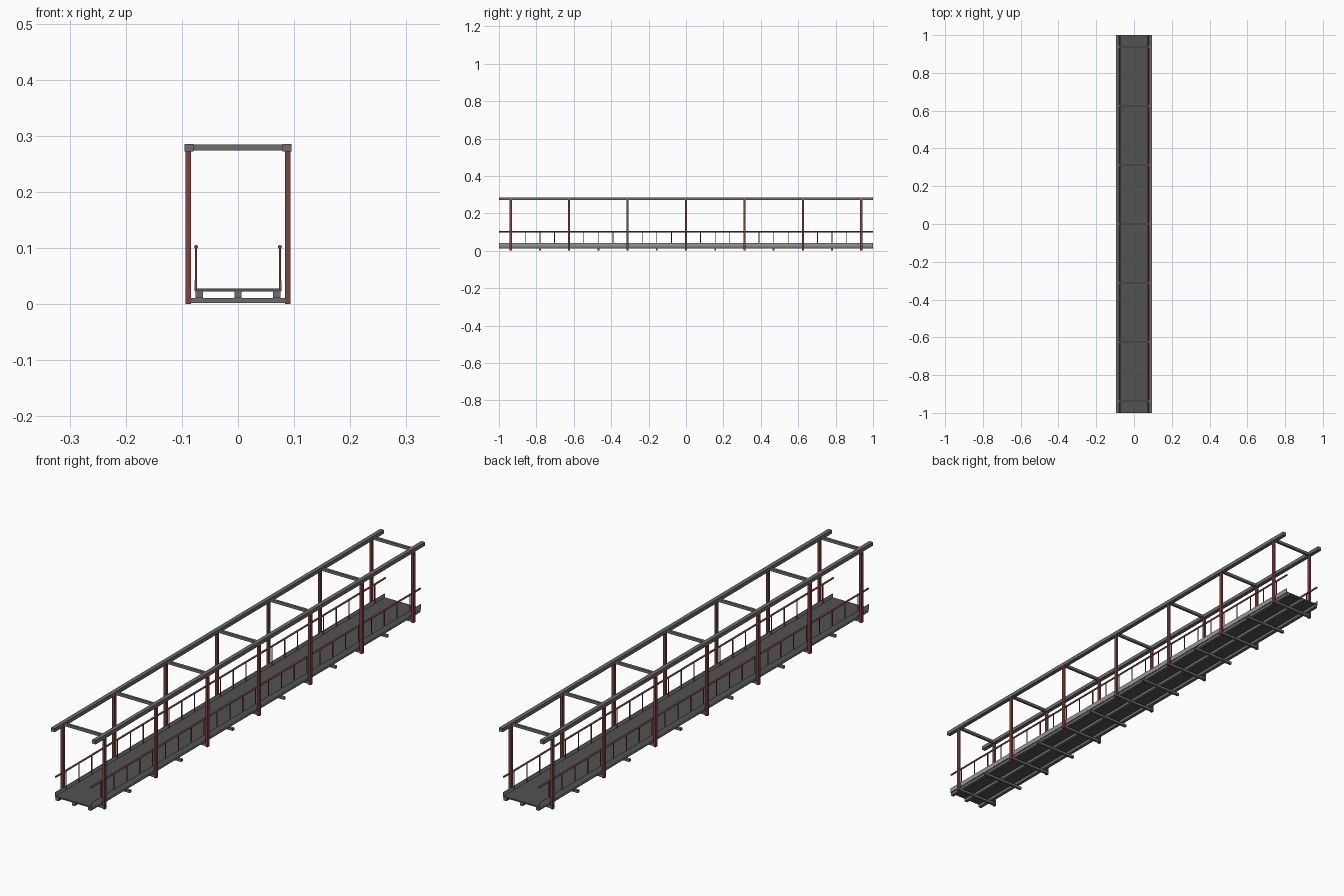
import bpy
import bmesh
from mathutils import Matrix, Vector

if "Cube" in bpy.data.objects:
    bpy.data.objects.remove(bpy.data.objects["Cube"])


def paint(name, r, g, b):
    m = bpy.data.materials.new(name)
    m.diffuse_color = (r, g, b, 1)
    m.use_nodes = True
    m.node_tree.nodes["Principled BSDF"].inputs["Base Color"].default_value = m.diffuse_color
    return m


red = paint("dark_red_paint", 0.22, 0.055, 0.055)
steel = paint("dark_steel", 0.15, 0.155, 0.15)
plate = paint("deck_plate", 0.085, 0.085, 0.085)
kick = paint("toe_board_grey", 0.3, 0.3, 0.3)

BAY = 0.3125
POSTS = [BAY * k for k in range(-3, 4)]
HALF_BAYS = [BAY / 2 * k for k in range(-6, 7)]
QUARTER_BAYS = [BAY / 4 * k for k in range(-12, 13)]


def finish(name, bm, mat):
    mesh = bpy.data.meshes.new(name)
    bm.to_mesh(mesh)
    bm.free()
    ob = bpy.data.objects.new(name, mesh)
    bpy.context.collection.objects.link(ob)
    mesh.materials.append(mat)
    return ob


def boxes(name, x, z, spans, mat):
    """One box per (y0, y1) span, sharing the same x and z range."""
    bm = bmesh.new()
    for y0, y1 in spans:
        lo, hi = Vector((x[0], y0, z[0])), Vector((x[1], y1, z[1]))
        m = Matrix.Translation((lo + hi) / 2) @ Matrix.Diagonal((*(hi - lo), 1))
        bmesh.ops.create_cube(bm, size=1, matrix=m)
    return finish(name, bm, mat)


def rods(name, rods_list, radius, sides, mat):
    """Round bars between pairs of points."""
    bm = bmesh.new()
    for a, b in rods_list:
        a, b = Vector(a), Vector(b)
        rot = (b - a).to_track_quat('Z', 'Y').to_matrix().to_4x4()
        bmesh.ops.create_cone(bm, cap_ends=True, segments=sides, radius1=radius,
                              radius2=radius, depth=(b - a).length,
                              matrix=Matrix.Translation((a + b) / 2) @ rot)
    for f in bm.faces:
        f.smooth = len(f.verts) == 4
    for e in bm.edges:
        e.smooth = not any(len(f.verts) > 4 for f in e.link_faces)
    return finish(name, bm, mat)


def at(ys, width):
    return [(y - width / 2, y + width / 2) for y in ys]


FULL = [(-1, 1)]

# Floor: cross beams, three stringers, deck plate
boxes("floor_cross_beams", (-0.09, 0.09), (0.002, 0.0115), at(HALF_BAYS, 0.01), steel)
for label, x in (("left", -0.069), ("middle", 0), ("right", 0.069)):
    boxes(label + "_stringer", (x - 0.0063, x + 0.0063), (0.0115, 0.0225), FULL, steel)
boxes("deck", (-0.077, 0.077), (0.0225, 0.028), FULL, plate)

# Roof ties between the top rails
boxes("roof_cross_beams", (-0.08, 0.08), (0.274, 0.2845), at(POSTS, 0.01), steel)

# Sides: posts, top rail, toe board, handrail with balusters
for label, s in (("left", -1), ("right", 1)):
    def span(a, b):
        return tuple(sorted((s * a, s * b)))
    boxes(label + "_posts", span(0.084, 0.0935), (0, 0.273), at(POSTS, 0.012), red)
    boxes(label + "_top_rail", span(0.0795, 0.095), (0.272, 0.286), FULL, steel)
    boxes(label + "_toe_board", span(0.0752, 0.0778), (0.024, 0.042), FULL, kick)
    x = s * 0.0748
    rods(label + "_handrail", [((x, -1, 0.102), (x, 1, 0.102))], 0.0035, 12, red)
    rods(label + "_balusters",
         [((x, y, 0.028), (x, y, 0.102)) for y in QUARTER_BAYS], 0.002, 8, red)
